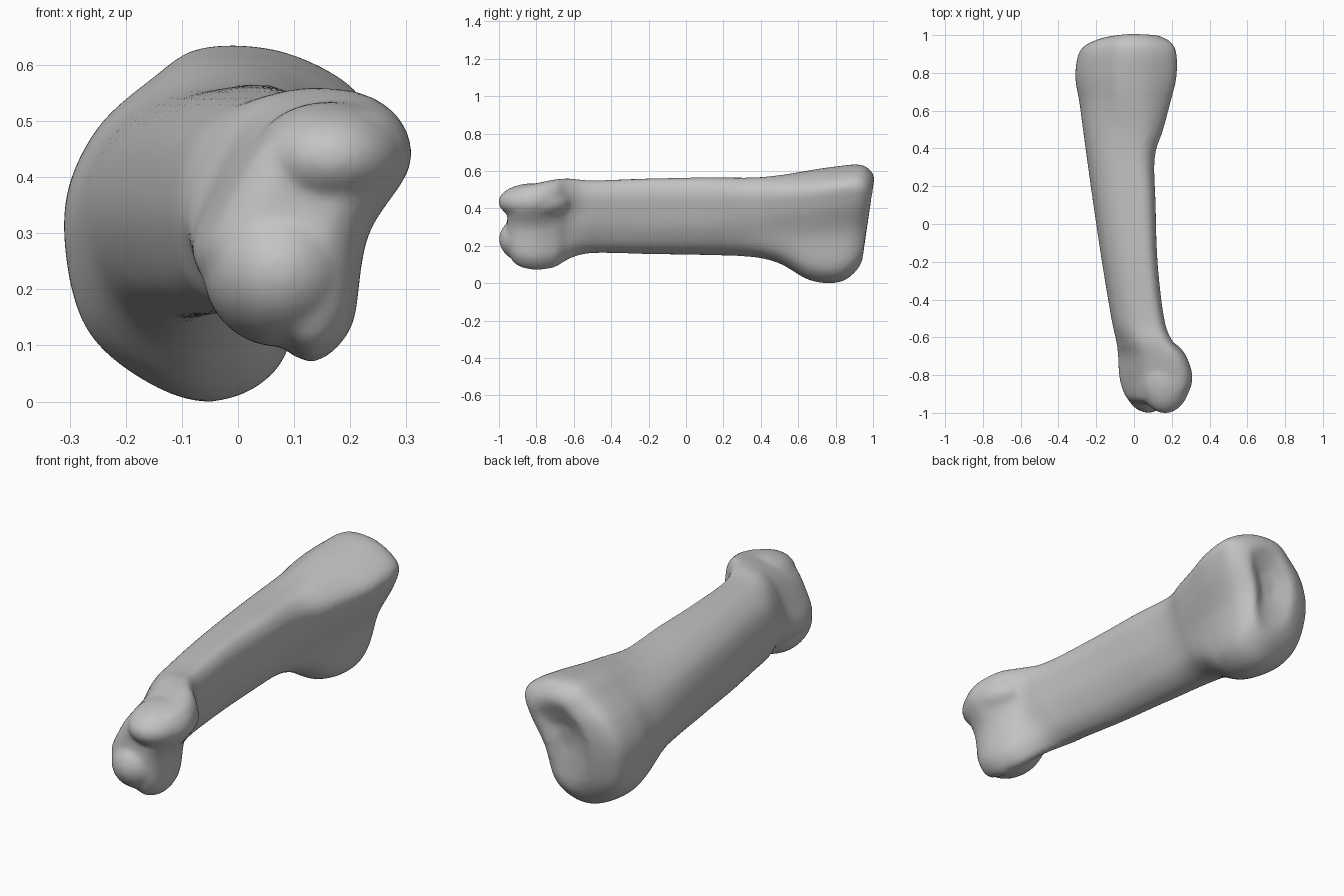
import bpy
import bmesh
from mathutils import Matrix, Vector

default_cube = bpy.data.objects.get("Cube")
if default_cube:
    bpy.data.objects.remove(default_cube, do_unlink=True)


def spline_point(before, start, end, after, t):
    """Catmull-Rom blend of four tuples of any length."""
    return [
        b + t * (c - a + t * (2 * a - 5 * b + 4 * c - d + t * (3 * (b - c) + d - a))) / 2
        for a, b, c, d in zip(before, start, end, after)
    ]


def spline(points, steps, closed):
    """Smooth path through all points."""
    count = len(points)
    pick = (lambda i: points[i % count]) if closed else (lambda i: points[min(max(i, 0), count - 1)])
    spans = count if closed else count - 1
    path = [
        spline_point(pick(i - 1), pick(i), pick(i + 1), pick(i + 2), step / steps)
        for i in range(spans) for step in range(steps)
    ]
    return path if closed else path + [list(points[-1])]


def unit_outline(points):
    """Smooth closed outline, rescaled to fill a unit square."""
    path = spline(points, 5, True)
    lows = [min(column) for column in zip(*path)]
    highs = [max(column) for column in zip(*path)]
    return [[(v - lo) / (hi - lo) for v, lo, hi in zip(p, lows, highs)] for p in path]


# Cross-sections (x, z), clockwise from the top
head_outline = unit_outline([
    (.12, .53), (.26, .535), (.31, .44), (.24, .32), (.22, .25), (.2, .13),
    (.13, .07), (.05, .125), (-.04, .2), (-.08, .27), (-.04, .37), (.03, .48)])
shaft_outline = unit_outline([
    (0, .56), (.085, .56), (.125, .49), (.11, .38), (.08, .28), (.02, .19),
    (-.07, .15), (-.15, .19), (-.19, .27), (-.2, .36), (-.165, .47), (-.09, .535)])
base_outline = unit_outline([
    (-.07, .63), (.08, .62), (.21, .54), (.195, .43), (.12, .27), (.07, .07),
    (-.05, 0), (-.18, .045), (-.28, .15), (-.31, .34), (-.26, .48), (-.16, .575)])

# Stations: y, x low, x high, z low, z high, shape (-1 head, 0 shaft, 1 base)
stations = [
    (-.955, .03, .2, .2, .45, -1),
    (-.93, -.03, .255, .12, .5, -1),
    (-.88, -.06, .295, .085, .52, -1),
    (-.8, -.08, .31, .07, .535, -1),
    (-.7, -.085, .275, .085, .555, -1),
    (-.62, -.095, .205, .13, .56, -.6),
    (-.5, -.12, .16, .16, .55, 0),
    (-.2, -.17, .125, .155, .56, 0),
    (.1, -.215, .115, .15, .565, 0),
    (.35, -.25, .11, .14, .565, .2),
    (.5, -.27, .155, .105, .578, .5),
    (.65, -.29, .195, .02, .602, .85),
    (.77, -.31, .225, 0, .622, 1),
    (.88, -.3, .225, .01, .635, 1),
    (.94, -.265, .195, .05, .61, 1),
    # Hollow joint face, turning back into the bone
    (.976, -.17, .13, .12, .56, 1),
    (.965, -.12, .08, .22, .5, 1),
    (.945, -.06, .03, .32, .43, 1),
]


def section(y, x_low, x_high, z_low, z_high, shape):
    """One ring of the loft; the base end leans back at the bottom."""
    target = base_outline if shape > 0 else head_outline
    mix = min(abs(shape), 1)
    lean = .15 * min(max((y - .7) / .2, 0), 1)
    ring = []
    for plain, special in zip(shaft_outline, target):
        u, v = (p + (s - p) * mix for p, s in zip(plain, special))
        z = z_low + v * (z_high - z_low)
        ring.append((x_low + u * (x_high - x_low), y + lean * (z - .35), z))
    return ring


# Shaft, base and head
bm = bmesh.new()
rings = [[bm.verts.new(p) for p in section(*s)] for s in spline(stations, 5, False)]
for ring, following in zip(rings, rings[1:]):
    for i in range(len(ring)):
        bm.faces.new((ring[i - 1], ring[i], following[i], following[i - 1]))
bm.faces.new(rings[0])
bm.faces.new(rings[-1])
bmesh.ops.recalc_face_normals(bm, faces=bm.faces)

# Two rounded knuckle lobes, swelling from the front of the head
lobes = [
    ((.165, -.81, .435), (.138, .193, .1)),
    ((.075, -.81, .235), (.138, .19, .138)),
]
for centre, radii in lobes:
    placement = Matrix.Translation(Vector(centre)) @ Matrix.Diagonal((*radii, 1))
    bmesh.ops.create_uvsphere(bm, u_segments=40, v_segments=24, radius=1, matrix=placement)

mesh = bpy.data.meshes.new("finger_bone")
bm.to_mesh(mesh)
bm.free()
bone = bpy.data.objects.new("finger_bone", mesh)
bpy.context.collection.objects.link(bone)

# Fuse the parts and soften the seams
fuse = bone.modifiers.new("fuse", "REMESH")
fuse.mode = "VOXEL"
fuse.voxel_size = .012
soften = bone.modifiers.new("soften", "SMOOTH")
soften.factor = .5
soften.iterations = 8
graph = bpy.context.evaluated_depsgraph_get()
fused = bpy.data.meshes.new_from_object(bone.evaluated_get(graph))
bone.modifiers.clear()
bone.data = fused
for polygon in fused.polygons:
    polygon.use_smooth = True

# Plain grey bone colour
grey = bpy.data.materials.new("bone_grey")
grey.use_nodes = True
colour = (.55, .55, .55, 1)
grey.diffuse_color = colour
grey.node_tree.nodes["Principled BSDF"].inputs["Base Color"].default_value = colour
fused.materials.clear()
fused.materials.append(grey)
